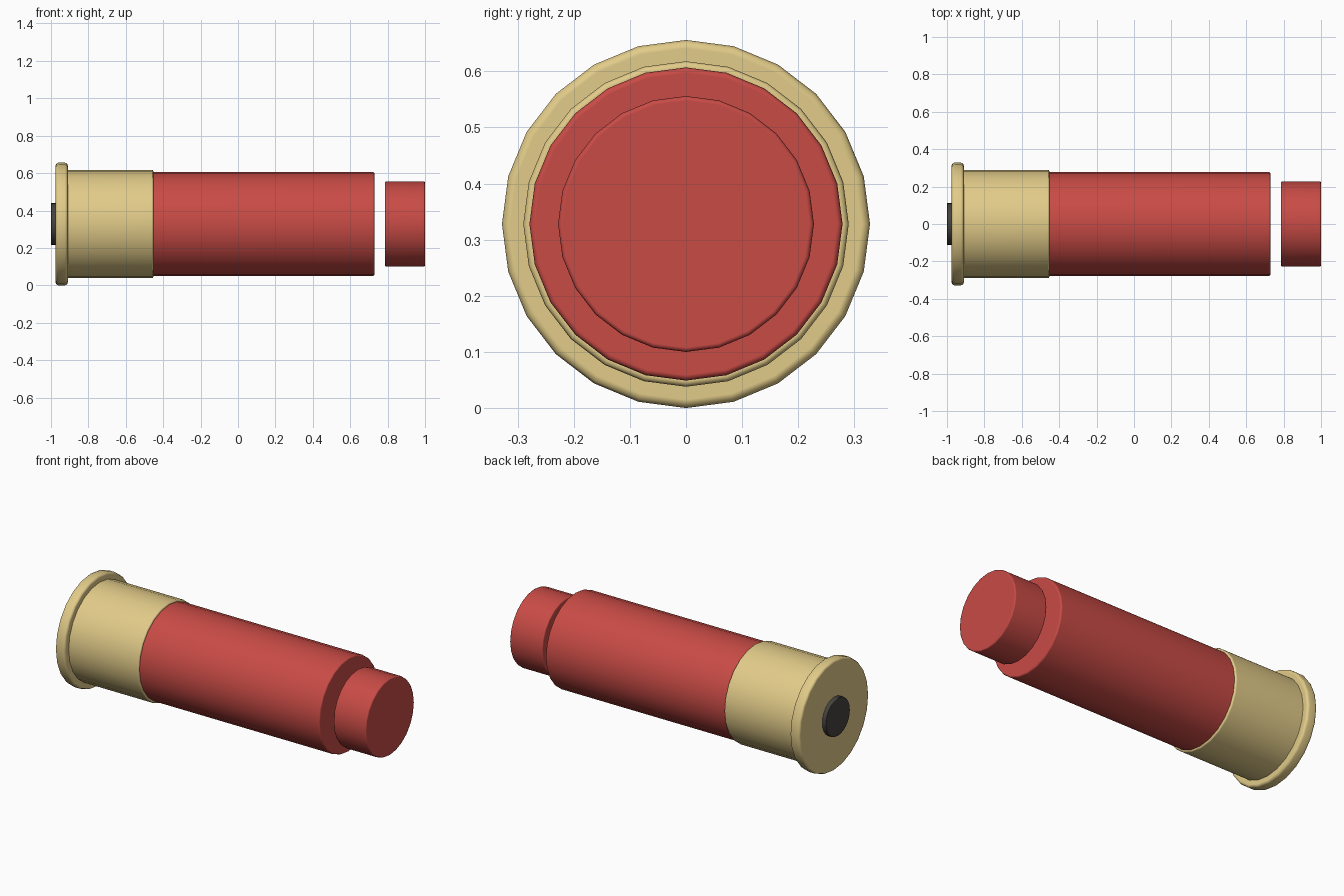
import bpy
import math

if "Cube" in bpy.data.objects:
    bpy.data.objects.remove(bpy.data.objects["Cube"])

AXIS_Z = 0.328


def material(name, color):
    m = bpy.data.materials.new(name)
    m.diffuse_color = (*color, 1)
    m.use_nodes = True
    m.node_tree.nodes["Principled BSDF"].inputs["Base Color"].default_value = m.diffuse_color
    return m


brass = material("brass", (0.76, 0.60, 0.25))
red = material("red_plastic", (0.58, 0.07, 0.06))
dark = material("dark_metal", (0.06, 0.055, 0.05))


def disc(name, x0, x1, radius, bevel, mat):
    """Bevelled 24-sided cylinder lying along x from x0 to x1."""
    bpy.ops.mesh.primitive_cylinder_add(
        vertices=24, radius=radius, depth=x1 - x0,
        location=((x0 + x1) / 2, 0, AXIS_Z), rotation=(0, math.pi / 2, 0))
    ob = bpy.context.object
    ob.name = name
    ob.data.materials.append(mat)
    bpy.ops.object.shade_smooth_by_angle(angle=math.radians(35))
    mod = ob.modifiers.new("bevel", "BEVEL")
    mod.width = bevel
    mod.segments = 2
    mod.limit_method = 'ANGLE'
    mod.angle_limit = math.radians(40)
    # smooth across the rounded edge, keep the end caps flat
    wn = ob.modifiers.new("weighted_normal", "WEIGHTED_NORMAL")
    wn.keep_sharp = False
    # bevelled edges should not stay marked sharp
    attr = ob.data.attributes.get("sharp_edge")
    if attr:
        ob.data.attributes.remove(attr)
    return ob


# Base: primer, rim and brass head
disc("primer", -1.0, -0.95, 0.113, 0.004, dark)
disc("rim", -0.975, -0.91, 0.328, 0.015, brass)
disc("brass_head", -0.925, -0.452, 0.290, 0.010, brass)

# Plastic hull and separate closing plug at the mouth
disc("hull", -0.49, 0.73, 0.279, 0.010, red)
disc("end_plug", 0.785, 1.0, 0.228, 0.008, red)
